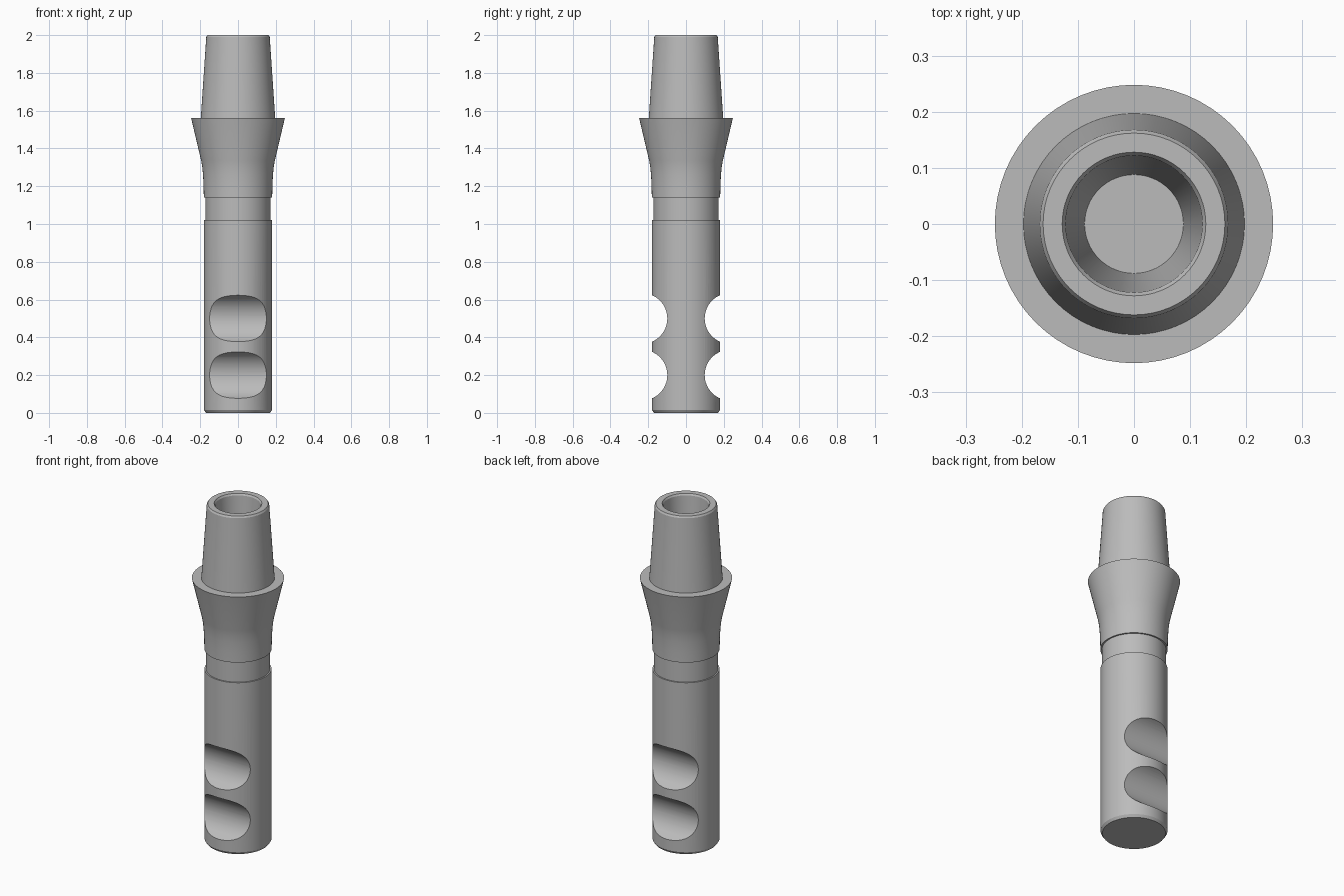
import bpy, bmesh, math
from mathutils import Matrix

if "Cube" in bpy.data.objects:
    bpy.data.objects.remove(bpy.data.objects["Cube"], do_unlink=True)

SIDES = 64

# Single brushed metal colour
metal = bpy.data.materials.new("grey metal")
metal.use_nodes = True
colour = (0.5, 0.5, 0.5, 1)
metal.diffuse_color = colour
metal.node_tree.nodes["Principled BSDF"].inputs["Base Color"].default_value = colour


def add_object(name, bm):
    bmesh.ops.recalc_face_normals(bm, faces=bm.faces)
    mesh = bpy.data.meshes.new(name)
    bm.to_mesh(mesh)
    bm.free()
    mesh.materials.append(metal)
    obj = bpy.data.objects.new(name, mesh)
    bpy.context.collection.objects.link(obj)
    return obj


def lathe(name, profile):
    """Turn a (radius, height) profile around the z axis."""
    bm = bmesh.new()
    verts = [bm.verts.new((r, 0, z)) for r, z in profile]
    edges = [bm.edges.new(pair) for pair in zip(verts, verts[1:])]
    bmesh.ops.spin(bm, geom=verts + edges, cent=(0, 0, 0), axis=(0, 0, 1),
                   angle=math.tau, steps=SIDES, use_duplicate=False)
    bmesh.ops.remove_doubles(bm, verts=bm.verts, dist=0.0001)
    return add_object(name, bm)


shank = [(0, 0), (0.17, 0), (0.18, 0.015), (0.18, 1.02)]
neck = [(0.172, 1.02), (0.172, 1.14)]
collar = [(0.181, 1.14), (0.182, 1.2), (0.185, 1.26), (0.189, 1.3),
          (0.195, 1.335), (0.248, 1.56)]
spigot = [(0.197, 1.56), (0.168, 1.99), (0.162, 2)]
bore = [(0.128, 2), (0.122, 1.99), (0.088, 1.5), (0, 1.5)]
body = lathe("turned_body", shank + neck + collar + spigot + bore)

# Scallops cut across the front and back of the shank
bm = bmesh.new()
for side in (-1, 1):
    for height in (0.2, 0.5):
        place = Matrix.Translation((0, side * 0.233, height)) @ Matrix.Rotation(math.pi / 2, 4, 'Y')
        bmesh.ops.create_cone(bm, cap_ends=True, segments=SIDES, radius1=0.134,
                              radius2=0.134, depth=0.6, matrix=place)
cutter = add_object("scallop_cutter", bm)
cutter.hide_render = True

cut = body.modifiers.new("scallops", 'BOOLEAN')
cut.operation = 'DIFFERENCE'
cut.solver = 'EXACT'
cut.use_self = True
cut.object = cutter
bpy.context.view_layer.objects.active = body
bpy.ops.object.select_all(action='DESELECT')
body.select_set(True)
bpy.ops.object.modifier_apply(modifier=cut.name)
bpy.data.objects.remove(cutter, do_unlink=True)

bpy.ops.object.shade_smooth_by_angle(angle=math.radians(25))
